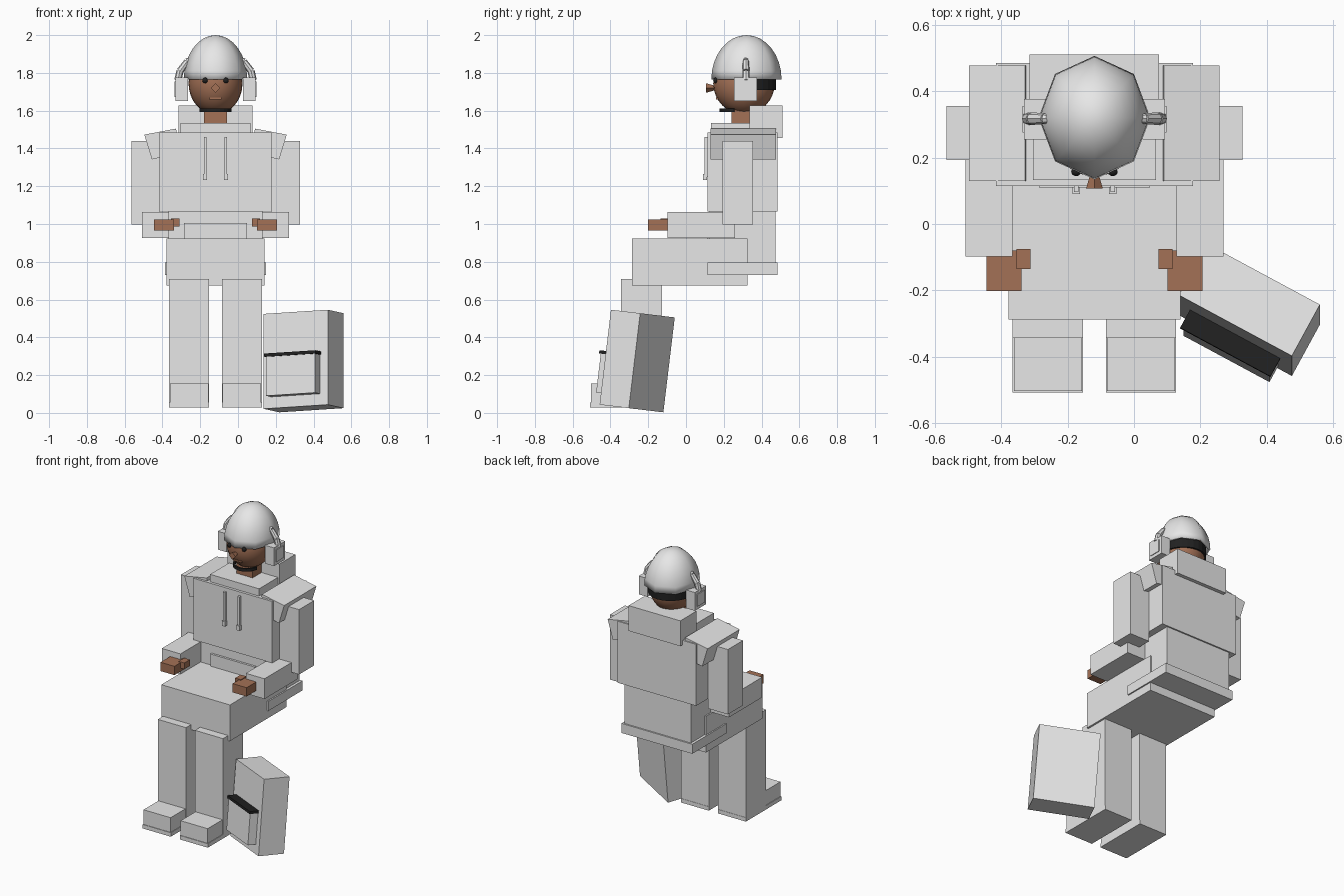
import bpy, bmesh, math
from mathutils import Vector, Matrix

if "Cube" in bpy.data.objects:
    bpy.data.objects.remove(bpy.data.objects["Cube"])

CX = -0.119  # the figure's mirror plane


def material(name, rgb):
    m = bpy.data.materials.new(name)
    m.diffuse_color = (*rgb, 1)
    m.use_nodes = True
    m.node_tree.nodes["Principled BSDF"].inputs["Base Color"].default_value = m.diffuse_color
    return m


GREY = material("light_grey", (0.8, 0.8, 0.8))
SKIN = material("brown_skin", (0.37, 0.165, 0.093))
BLACK = material("black", (0.015, 0.015, 0.015))


def finish(name, bm, mat, smooth=False):
    bmesh.ops.recalc_face_normals(bm, faces=bm.faces)
    me = bpy.data.meshes.new(name)
    bm.to_mesh(me)
    bm.free()
    me.materials.append(mat)
    for p in me.polygons:
        p.use_smooth = smooth
    ob = bpy.data.objects.new(name, me)
    bpy.context.collection.objects.link(ob)
    return ob


def box(name, x, y, z, mat=GREY, frame=None):
    """Box from (min, max) ranges, optionally placed by a frame matrix."""
    bm = bmesh.new()
    bmesh.ops.create_cube(bm, size=1)
    for v in bm.verts:
        v.co = Vector([r[0] + (c + 0.5) * (r[1] - r[0]) for c, r in zip(v.co, (x, y, z))])
    if frame:
        bm.transform(frame)
    return finish(name, bm, mat)


def mid_box(name, half, y, z, mat=GREY):
    return box(name, (CX - half, CX + half), y, z, mat)


def pair_box(name, x, y, z, mat=GREY):
    """Two boxes; x is measured outwards from the mirror plane."""
    for side, s in (("left", -1), ("right", 1)):
        box(f"{side}_{name}", sorted((CX + s * x[0], CX + s * x[1])), y, z, mat)


def ball(name, centre, radii, mat, seg=24, rings=16):
    bm = bmesh.new()
    bmesh.ops.create_uvsphere(bm, u_segments=seg, v_segments=rings, radius=1)
    bm.transform(Matrix.Translation(centre) @ Matrix.Diagonal((*radii, 1)))
    return finish(name, bm, mat, True)


def cone(name, a, b, r1, r2, seg, mat):
    a, b = Vector(a), Vector(b)
    bm = bmesh.new()
    bmesh.ops.create_cone(bm, cap_ends=True, segments=seg, radius1=r1, radius2=r2, depth=(b - a).length)
    bm.transform(Matrix.Translation((a + b) / 2) @ (b - a).to_track_quat('Z', 'Y').to_matrix().to_4x4())
    return finish(name, bm, mat)


def band(name, centre, rx, ry, z0, z1, a0, a1, n, mat, thick=0.012):
    """Curved strip around the head between two angles."""
    bm = bmesh.new()
    rows = []
    for i in range(n + 1):
        a = math.radians(a0 + (a1 - a0) * i / n)
        c, s = math.cos(a), math.sin(a)
        rows.append([bm.verts.new((centre[0] + (rx + d) * c, centre[1] + (ry + d) * s, z))
                     for d, z in ((0, z0), (thick, z0), (thick, z1), (0, z1))])
    for p, q in zip(rows, rows[1:]):
        for k in range(4):
            bm.faces.new((p[k], p[(k + 1) % 4], q[(k + 1) % 4], q[k]))
    bm.faces.new(rows[0])
    bm.faces.new(rows[-1])
    return finish(name, bm, mat)


# Torso, hood and lap
mid_box("jacket", 0.297, (0.115, 0.485), (1.065, 1.485))
mid_box("lower_jacket", 0.25, (0.125, 0.475), (0.79, 1.07))
mid_box("front_pouch", 0.167, (0.11, 0.13), (0.92, 1.005))
mid_box("jacket_hem", 0.268, (0.115, 0.485), (0.73, 0.795))
mid_box("lap", 0.259, (-0.287, 0.325), (0.675, 0.922))
mid_box("collar", 0.185, (0.133, 0.47), (1.47, 1.535))
mid_box("hood", 0.195, (0.337, 0.51), (1.455, 1.628))
mid_box("neck", 0.061, (0.24, 0.337), (1.5, 1.62), SKIN)

# Drawstrings
pair_box("drawstring", (0.048, 0.062), (0.097, 0.116), (1.25, 1.46))
pair_box("drawstring_tip", (0.044, 0.066), (0.09, 0.112), (1.232, 1.265))

# Arms and hands
pair_box("upper_arm", (0.295, 0.446), (0.192, 0.355), (0.997, 1.44))
pair_box("forearm", (0.247, 0.388), (-0.098, 0.26), (0.925, 1.063))
pair_box("hand", (0.22, 0.325), (-0.202, -0.08), (0.965, 1.025), SKIN)
pair_box("thumb", (0.192, 0.235), (-0.135, -0.075), (0.987, 1.03), SKIN)

# Shoulder flaps: sloped slab with a drooping edge
flap = [(0.209, 1.505), (0.377, 1.473), (0.337, 1.342), (0.28, 1.355), (0.285, 1.44), (0.204, 1.475)]
for side, s in (("left", -1), ("right", 1)):
    bm = bmesh.new()
    f = bm.faces.new([bm.verts.new((CX + s * x, 0.13, z)) for x, z in flap])
    ext = bmesh.ops.extrude_face_region(bm, geom=[f])["geom"]
    bmesh.ops.translate(bm, vec=(0, 0.347, 0), verts=[g for g in ext if isinstance(g, bmesh.types.BMVert)])
    finish(f"{side}_shoulder_flap", bm, GREY)

# Legs and shoes
pair_box("leg", (0.034, 0.246), (-0.343, -0.127), (0.04, 0.71))
pair_box("shoe", (0.038, 0.242), (-0.503, -0.13), (0.05, 0.155))
pair_box("sole", (0.034, 0.246), (-0.507, -0.125), (0.028, 0.055))

# Head and face
ball("head", (CX, 0.307, 1.745), (0.143, 0.163, 0.165), SKIN)
for side, s in (("left", -1), ("right", 1)):
    ball(f"{side}_eye", (CX + s * 0.055, 0.157, 1.76), (0.015, 0.013, 0.015), BLACK, 12, 8)
cone("nose", (CX, 0.107, 1.72), (CX, 0.16, 1.72), 0.025, 0.01, 4, SKIN)
mid_box("mouth", 0.032, (0.16, 0.185), (1.66, 1.67), SKIN)
band("chin_strap", (CX, 0.27), 0.075, 0.08, 1.592, 1.612, 190, 350, 10, BLACK)
band("nape_strap", (CX, 0.307), 0.138, 0.158, 1.71, 1.775, 20, 160, 10, BLACK)

# Helmet: eight-sided dome with a hollow underside
bm = bmesh.new()
bmesh.ops.create_uvsphere(bm, u_segments=8, v_segments=16, radius=1)
bmesh.ops.delete(bm, geom=[v for v in bm.verts if v.co.z < -0.01], context='VERTS')
bm.transform(Matrix.Translation((CX, 0.32, 1.765)) @ Matrix.Diagonal((0.168, 0.186, 0.235, 1)))
helmet = finish("helmet", bm, GREY, True)
shell = helmet.modifiers.new("shell", 'SOLIDIFY')
shell.thickness = 0.012
shell.offset = -1

# Ear cups with plates and tapered arms
pair_box("ear_cup", (0.145, 0.212), (0.255, 0.377), (1.65, 1.775))
pair_box("ear_plate", (0.21, 0.217), (0.275, 0.355), (1.672, 1.755))
for side, s in (("left", -1), ("right", 1)):
    pts = [(0.115, 1.885), (0.15, 1.862), (0.188, 1.81), (0.2, 1.76)]
    radii = [0.006, 0.016, 0.019, 0.019]
    for i in range(3):
        (x0, z0), (x1, z1) = pts[i], pts[i + 1]
        cone(f"{side}_ear_arm_{i + 1}", (CX + s * x0, 0.317, z0), (CX + s * x1, 0.317, z1),
             radii[i], radii[i + 1], 8, GREY)

# Case leaning beside the leg, with its own axes: width, depth, height
u = Vector((0.34, -0.183, 0.022)).normalized()
w = Vector((0, 0.06, 0.5)).normalized()
v = w.cross(u).normalized()
frame = Matrix((u, v, w)).transposed().to_4x4()
frame.translation = (0.135, -0.214, 0.524)
box("case", (0, 0.387), (0, 0.177), (-0.506, 0), GREY, frame)
box("case_pocket", (0.045, 0.34), (-0.055, 0.01), (-0.445, -0.235), GREY, frame)
box("pocket_edge", (0.038, 0.347), (-0.062, 0.004), (-0.237, -0.22), BLACK, frame)
